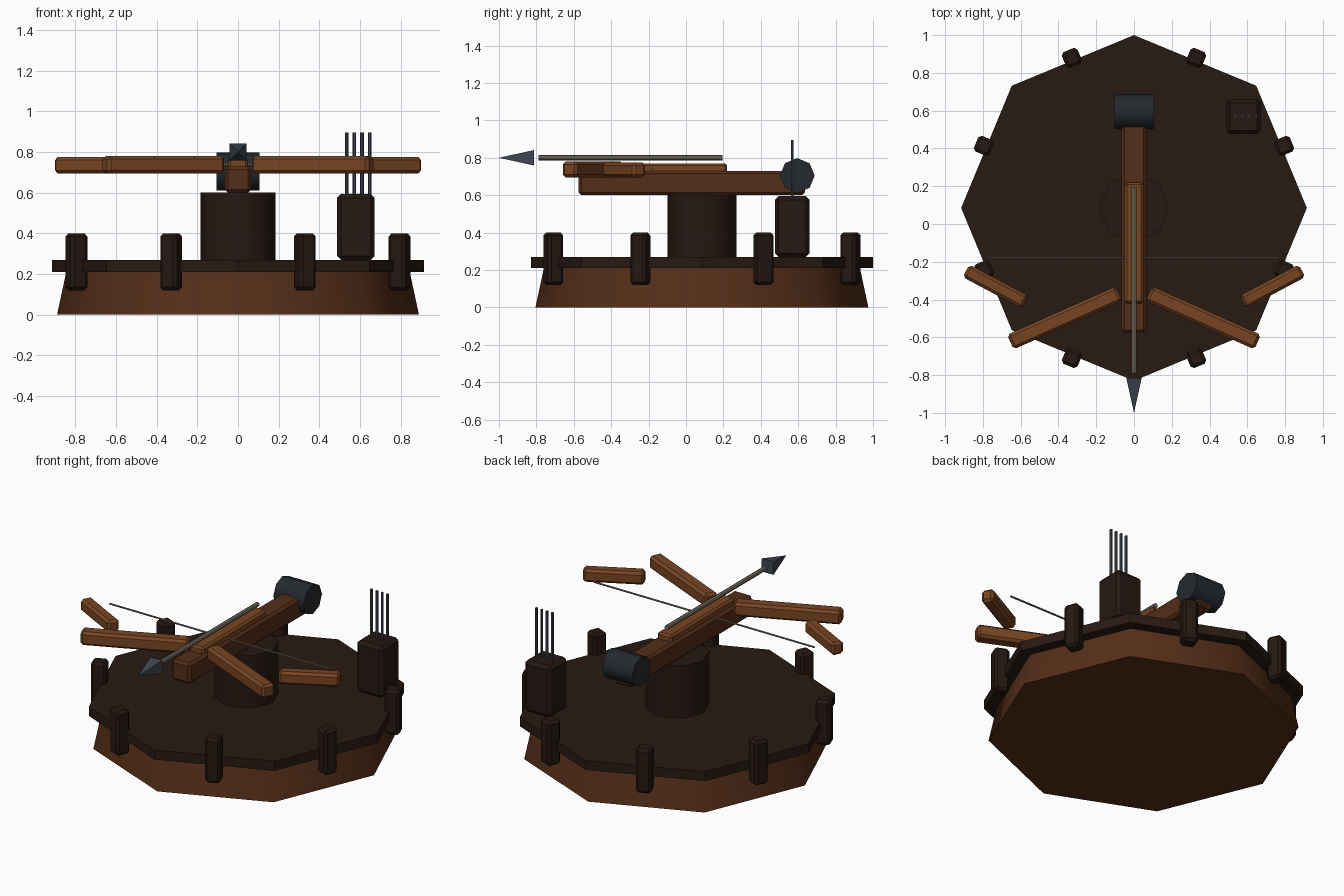
import bpy, bmesh
from math import pi, radians, sin, cos
from mathutils import Matrix, Vector

if "Cube" in bpy.data.objects:
    bpy.data.objects.remove(bpy.data.objects["Cube"])


def material(name, rgb):
    m = bpy.data.materials.new(name)
    m.diffuse_color = (*rgb, 1)
    m.use_nodes = True
    m.node_tree.nodes["Principled BSDF"].inputs["Base Color"].default_value = m.diffuse_color
    return m


BASE = material("base_wood", (0.09, 0.027, 0.009))
DARK = material("dark_wood", (0.022, 0.010, 0.006))
POST = material("post_wood", (0.019, 0.009, 0.006))
STOCK = material("stock_wood", (0.09, 0.027, 0.009))
LIMB = material("limb_wood", (0.19, 0.06, 0.016))
IRON = material("iron", (0.018, 0.022, 0.028))
STEEL = material("steel", (0.05, 0.06, 0.08))
SHAFT = material("shaft_wood", (0.2, 0.17, 0.12))

CY = 0.085  # platform centre in y


def finish(name, bm, mat, loc, rot=(0, 0, 0), smooth=False):
    me = bpy.data.meshes.new(name)
    bmesh.ops.recalc_face_normals(bm, faces=bm.faces)
    bm.to_mesh(me)
    bm.free()
    me.materials.append(mat)
    ob = bpy.data.objects.new(name, me)
    ob.location, ob.rotation_euler = loc, rot
    bpy.context.collection.objects.link(ob)
    if smooth:
        bpy.ops.object.select_all(action='DESELECT')
        ob.select_set(True)
        bpy.context.view_layer.objects.active = ob
        bpy.ops.object.shade_smooth_by_angle(angle=radians(50))
    return ob


def box(name, mat, loc, size, bevel=0.015, turn=0):
    bm = bmesh.new()
    bmesh.ops.create_cube(bm, size=1, matrix=Matrix.Diagonal((*size, 1)))
    bmesh.ops.bevel(bm, geom=bm.edges[:], offset=bevel, segments=1,
                    affect='EDGES', profile=0.5)
    return finish(name, bm, mat, loc, (0, 0, turn))


def cyl(name, mat, loc, r1, r2, depth, n, rot=(0, 0, 0), phase=0, smooth=False):
    # n-sided prism or cone built from two rings, with a vertex at angle phase
    bm = bmesh.new()
    rings = []
    for r, z in ((r1, -depth / 2), (r2, depth / 2)):
        count = n if r > 0 else 1
        rings.append([bm.verts.new((r * cos(phase + 2 * pi * i / n),
                                    r * sin(phase + 2 * pi * i / n), z))
                      for i in range(count)])
        if r > 0:
            bm.faces.new(rings[-1])
    a, b = rings
    for i in range(n):
        j = (i + 1) % n
        bm.faces.new((a[i], a[j], b[j], b[i]) if len(b) > 1 else (a[i], a[j], b[0]))
    return finish(name, bm, mat, loc, rot, smooth)


# Octagonal platform
cyl("platform_base", BASE, (0, CY, 0.105), 0.89, 0.845, 0.21, 8, smooth=True)
cyl("platform_deck", DARK, (0, CY, 0.24), 0.915, 0.915, 0.06, 8)
for i in range(8):
    a = radians(22.5 + 45 * i)
    box(f"rim_post_{i + 1}", POST, (0.86 * cos(a), CY + 0.86 * sin(a), 0.26),
        (0.09, 0.09, 0.28), 0.015, a)

# Pedestal, stock and winch
cyl("pedestal", POST, (0, CY, 0.43), 0.185, 0.185, 0.34, 8, smooth=True)
box("stock", STOCK, (0, 0.03, 0.665), (0.13, 1.21, 0.13), 0.015)
box("bolt_rail", LIMB, (0, -0.1, 0.74), (0.1, 0.64, 0.06), 0.012)
cyl("winch_drum", IRON, (0, 0.595, 0.705), 0.093, 0.093, 0.21, 8,
    (0, pi / 2, 0), smooth=True)

# Bow limbs and string
for side, label in ((1, "right"), (-1, "left")):
    box(f"inner_limb_{label}", LIMB, (side * 0.367, -0.497, 0.737),
        (0.63, 0.085, 0.085), 0.015, -side * radians(24))
    box(f"outer_limb_{label}", LIMB, (side * 0.733, -0.331, 0.735),
        (0.355, 0.075, 0.08), 0.015, side * radians(28))
cyl("bow_string", SHAFT, (0, -0.18, 0.74), 0.006, 0.006, 1.54, 6, (0, pi / 2, 0))

# Loaded bolt
cyl("bolt_shaft", SHAFT, (0, -0.297, 0.8), 0.014, 0.014, 0.985, 8, (pi / 2, 0, 0))
cyl("bolt_head", STEEL, (0, -0.907, 0.8), 0.058, 0, 0.186, 4, (pi / 2, 0, 0), pi / 4)

# Ammunition box with spare bolts
box("ammo_box", POST, (0.58, 0.568, 0.432), (0.185, 0.185, 0.325), 0.02)
for i in range(4):
    cyl(f"spare_bolt_{i + 1}", STEEL, (0.535 + 0.0375 * i, 0.568, 0.695),
        0.009, 0.009, 0.4, 6)
